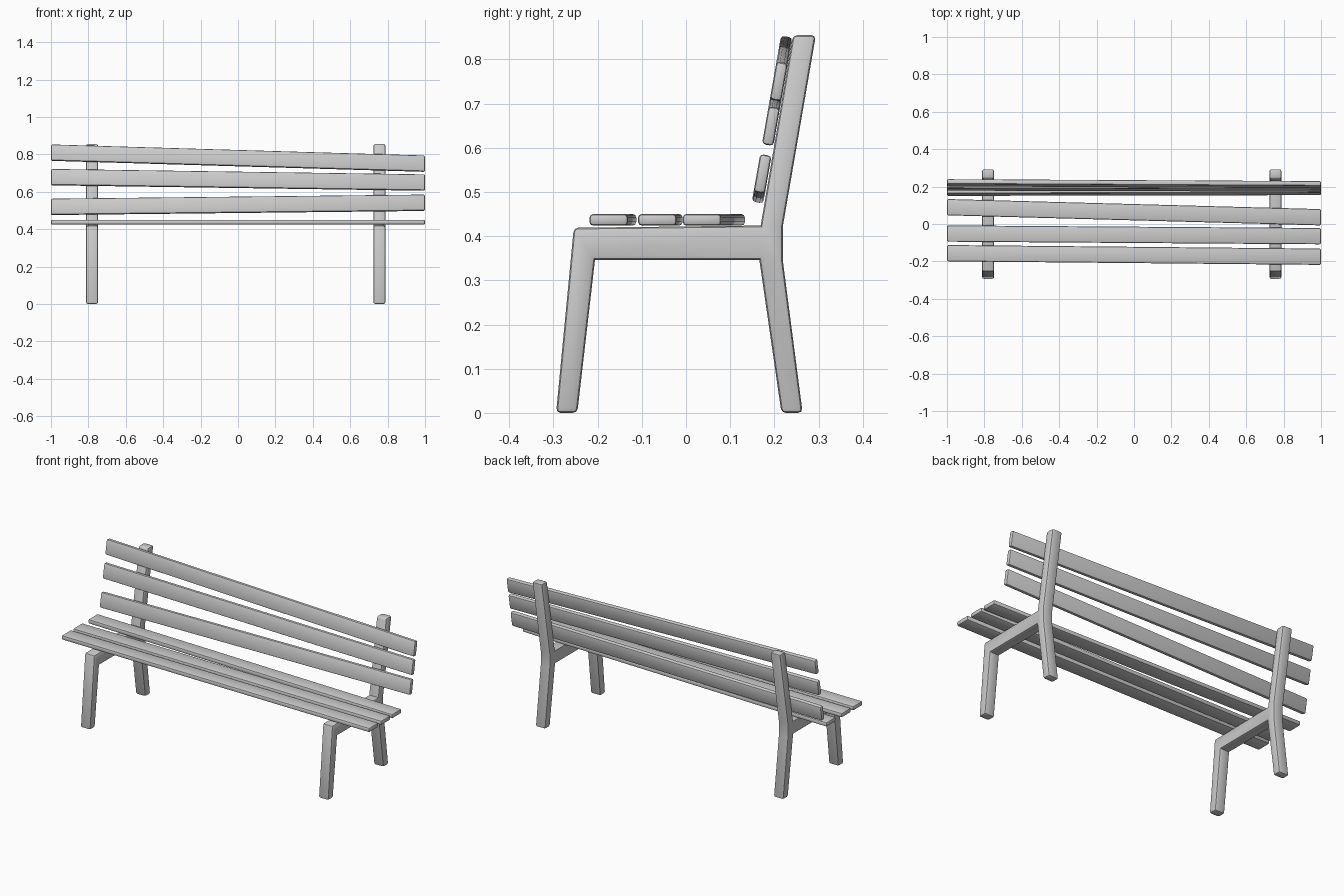
import bpy, bmesh, math
from mathutils import Vector

if "Cube" in bpy.data.objects:
    bpy.data.objects.remove(bpy.data.objects["Cube"])


def finish(name, bm, width):
    """Round the sharp convex edges and turn the bmesh into an object."""
    bmesh.ops.recalc_face_normals(bm, faces=bm.faces[:])
    sharp = [e for e in bm.edges if e.is_convex and e.calc_face_angle() > 0.6]
    bmesh.ops.bevel(bm, geom=sharp, offset=width, segments=2, profile=0.5,
                    affect='EDGES', clamp_overlap=True)
    mesh = bpy.data.meshes.new(name)
    bm.to_mesh(mesh)
    bm.free()
    obj = bpy.data.objects.new(name, mesh)
    bpy.context.collection.objects.link(obj)
    bpy.context.view_layer.objects.active = obj
    obj.select_set(True)
    bpy.ops.object.shade_smooth_by_angle(angle=math.radians(40))
    obj.select_set(False)
    return obj


def extrude_x(bm, start, end):
    """Solid between two matching outlines."""
    a = [bm.verts.new(p) for p in start]
    b = [bm.verts.new(p) for p in end]
    bm.faces.new(a)
    bm.faces.new(b[::-1])
    for i in range(len(a)):
        j = (i + 1) % len(a)
        bm.faces.new((a[i], b[i], b[j], a[j]))


# Side frames: front leg, seat rail, rear leg and back post in one outline (y, z)
PROFILE = [(-0.294, 0.0), (-0.246, 0.0), (-0.206, 0.346), (0.166, 0.346),
           (0.216, 0.0), (0.264, 0.0), (0.219, 0.346), (0.219, 0.421),
           (0.294, 0.855), (0.242, 0.855), (0.169, 0.424), (-0.254, 0.419)]


def side_frame(name, x):
    bm = bmesh.new()
    extrude_x(bm, [(x - 0.032, y, z) for y, z in PROFILE],
              [(x + 0.032, y, z) for y, z in PROFILE])
    finish(name, bm, 0.01)


side_frame("left_frame", -0.78)
side_frame("right_frame", 0.756)


# Slats: plank from x = -1 to 1 with its own centre at each end
def slat(name, left, right, tilt):
    c, s = math.cos(tilt), math.sin(tilt)
    across, thick = Vector((0, c, s)) * 0.0435, Vector((0, -s, c)) * 0.013

    def section(x, centre):
        o = Vector((x, *centre))
        return [o - across - thick, o + across - thick,
                o + across + thick, o - across + thick]

    bm = bmesh.new()
    extrude_x(bm, section(-1, left), section(1, right))
    finish(name, bm, 0.008)


# Seat slats, slightly crooked (y at the left and right end)
for i, (yl, yr) in enumerate([(-0.156, -0.175), (-0.051, -0.065), (0.090, 0.036)]):
    slat(f"seat_slat_{i + 1}", (yl, 0.437), (yr, 0.437), 0)

# Back slats, leaning with the posts (z at the left and right end)
LEAN = math.radians(10)


def on_back(z):
    return (0.172 + (z - 0.534) * math.tan(LEAN), z)


for i, (zl, zr) in enumerate([(0.519, 0.541), (0.678, 0.649), (0.809, 0.750)]):
    slat(f"back_slat_{i + 1}", on_back(zl), on_back(zr), math.pi / 2 - LEAN)
